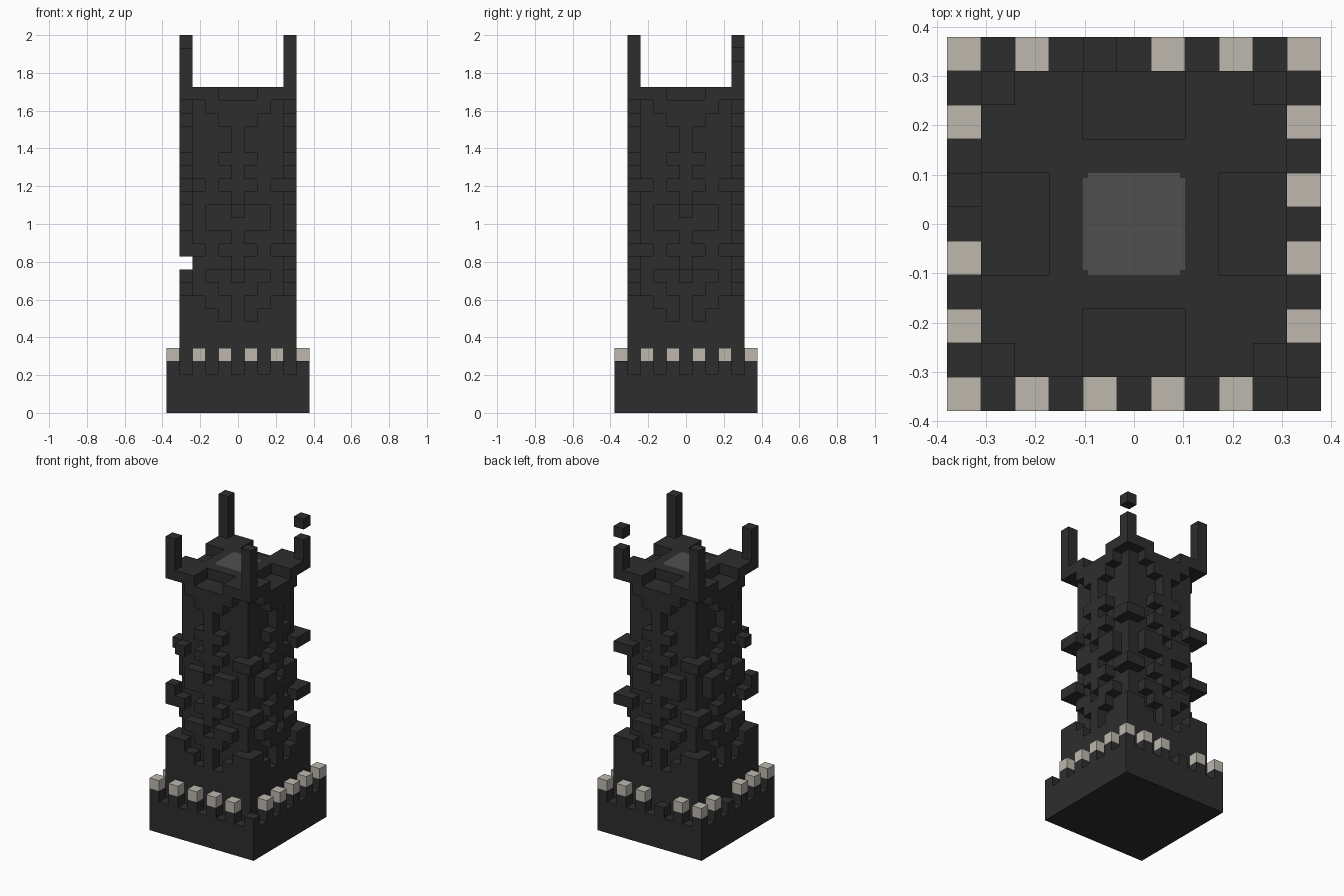
import bpy, bmesh
from mathutils import Vector

cube = bpy.data.objects.get("Cube")
if cube:
    bpy.data.objects.remove(cube, do_unlink=True)

U = 2 / 29          # edge of one block
MID = 5             # middle block of the 11 x 11 plan


def material(name, color):
    m = bpy.data.materials.new(name)
    m.use_nodes = True
    m.diffuse_color = (*color, 1)
    m.node_tree.nodes["Principled BSDF"].inputs["Base Color"].default_value = (*color, 1)
    return m


black = material("black stone", (0.027, 0.027, 0.027))
bone = material("bone white", (0.51, 0.485, 0.43))
grey = material("grey stone", (0.08, 0.08, 0.08))

AXES = [Vector(v) for v in ((1, 0, 0), (0, 1, 0), (0, 0, 1))]


def finish(name, bm, mat):
    bmesh.ops.remove_doubles(bm, verts=bm.verts, dist=0.0001)
    me = bpy.data.meshes.new(name)
    bm.to_mesh(me)
    bm.free()
    me.materials.append(mat)
    ob = bpy.data.objects.new(name, me)
    bpy.context.collection.objects.link(ob)
    return ob


def blocks(name, cells, mat):
    """Skin a set of unit blocks, keeping only exposed faces."""
    bm = bmesh.new()
    for c in cells:
        centre = Vector((c[0] - MID, c[1] - MID, c[2] + 0.5))
        for a in range(3):
            for s in (-1, 1):
                n = AXES[a] * s
                if tuple(int(c[k] + n[k]) for k in range(3)) in cells:
                    continue
                p, q = AXES[(a + 1) % 3] / 2, AXES[(a + 2) % 3] / 2 * s
                bm.faces.new([bm.verts.new((centre + n / 2 + d) * U)
                              for d in (-p - q, p - q, p + q, q - p)])
    return finish(name, bm, mat)


def box(lo, hi, z0, z1):
    return {(x, y, z) for x in range(lo, hi + 1) for y in range(lo, hi + 1)
            for z in range(z0, z1)}


# Plinth with alternating merlons and pale caps
rim = {(x, y) for x in range(0, 11, 2) for y in range(0, 11, 2)
       if x in (0, 10) or y in (0, 10)}
blocks("plinth", box(0, 10, 0, 3) | {(x, y, 3) for x, y in rim}, black)
lost_caps = {(4, 10), (0, 6), (10, 0)}
blocks("merlon_caps", {(x, y, 4) for x, y in rim - lost_caps}, bone)

# Shaft core, plus carved relief repeated on the four faces
shaft = box(1, 9, 3, 7) | box(2, 8, 7, 25)
relief = {              # layer: distances from the face centre that stand proud
    7: (0, 2, 3, 4), 8: (0, 3, 4), 9: (0, 1), 10: (1, 2), 11: (0,),
    12: (0, 1, 3, 4), 13: (0,), 14: (0, 1, 2), 15: (1, 2), 16: (0,),
    17: (0, 1, 3, 4), 18: (0,), 19: (0, 1), 20: (0,), 21: (0,),
    22: (0, 1), 23: (0, 1, 2), 24: (2, 3, 4),
}
for z, row in relief.items():
    for j in row:
        for t in (MID - j, MID + j):
            shaft |= {(t, 1, z), (t, 9, z), (1, t, z), (9, t, z)}

# Notches in the top edge, and weathered blocks
for t in (4, 5, 6):
    shaft -= {(t, 2, 24), (t, 8, 24), (2, t, 24), (8, t, 24)}
shaft -= {(1, 5, 11), (1, 1, 17)}
shaft.add((1, 1, 13))
blocks("carved_shaft", shaft, black)

# Corner spires, one shortened and one with a detached tip
spires = {(x, y, z) for x in (1, 9) for y in (1, 9) for z in range(25, 29)}
spires -= {(1, 1, 28), (9, 9, 27)}
blocks("corner_spires", spires, black)

# Grey roof plate with small notched corners
bm = bmesh.new()
for w, d in ((1.5, 1.36), (1.36, 1.5)):
    bm.faces.new([bm.verts.new((x * w * U, y * d * U, 25 * U + 0.002))
                  for x, y in ((-1, -1), (1, -1), (1, 1), (-1, 1))])
finish("roof_plate", bm, grey)
